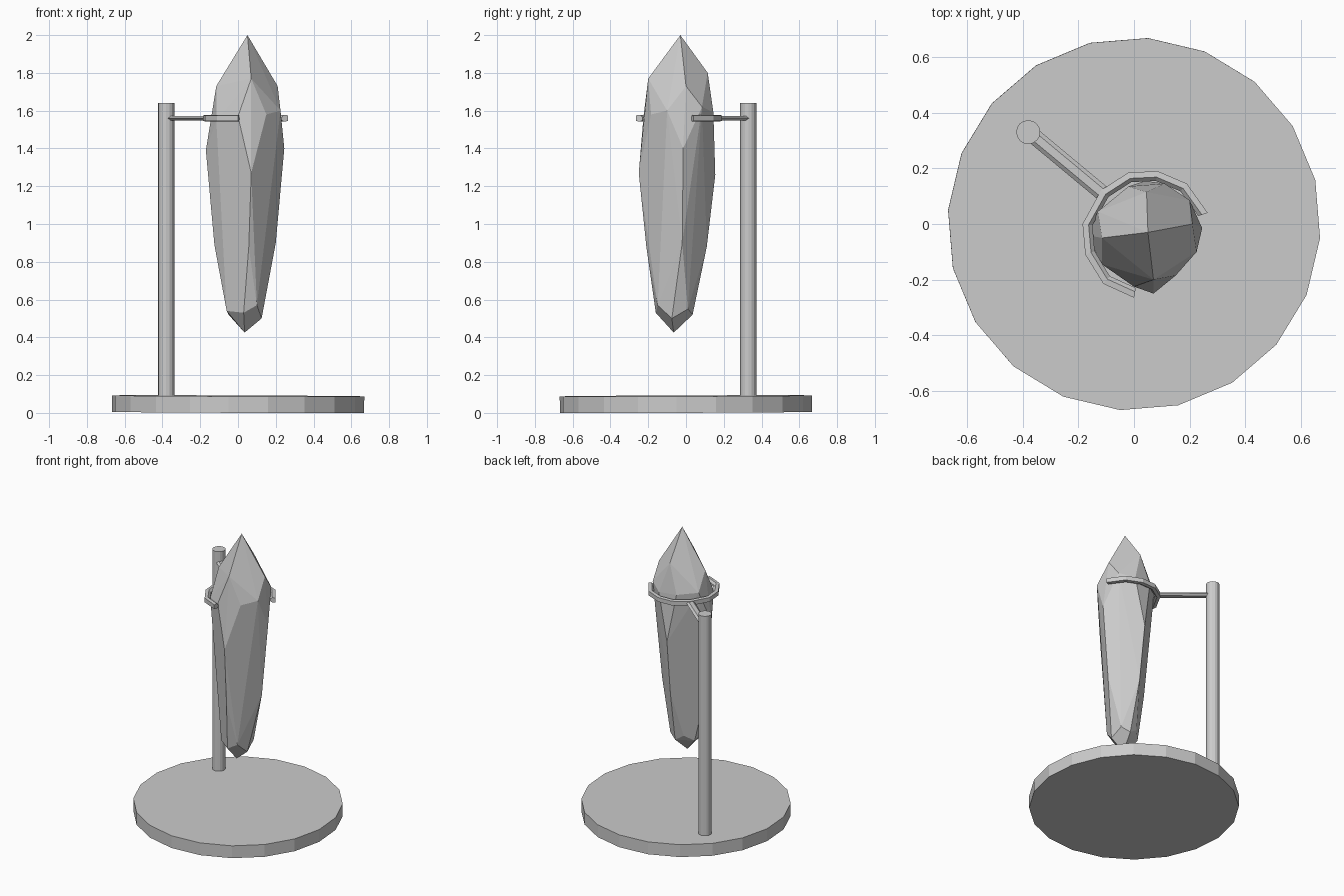
import bpy, bmesh, math
from mathutils import Vector

if "Cube" in bpy.data.objects:
    bpy.data.objects.remove(bpy.data.objects["Cube"])


def finish(name, bm):
    bmesh.ops.recalc_face_normals(bm, faces=bm.faces[:])
    me = bpy.data.meshes.new(name)
    bm.to_mesh(me)
    bm.free()
    ob = bpy.data.objects.new(name, me)
    bpy.context.collection.objects.link(ob)
    return ob


def disc(name, r, sides, x, y, z0, z1, turn=0.0):
    bm = bmesh.new()
    rings = []
    for z in (z0, z1):
        rings.append([bm.verts.new((x + r * math.cos(turn + i * math.tau / sides),
                                    y + r * math.sin(turn + i * math.tau / sides), z))
                      for i in range(sides)])
    for i in range(sides):
        j = (i + 1) % sides
        bm.faces.new((rings[0][i], rings[0][j], rings[1][j], rings[1][i]))
    for ring in rings:
        bm.faces.new(ring)
    return finish(name, bm)


def loft(name, sections):
    bm = bmesh.new()
    rings = [[bm.verts.new(p) for p in s] for s in sections]
    n = len(rings[0])
    for a, b in zip(rings, rings[1:]):
        for i in range(n):
            j = (i + 1) % n
            bm.faces.new((a[i], a[j], b[j], b[i]))
    bm.faces.new(rings[0])
    bm.faces.new(rings[-1])
    return finish(name, bm)


# round base, very slightly tilted
base = disc("base", 0.67, 20, 0, 0, 0.003, 0.09, math.radians(-4.3))
base.rotation_euler = (0.004, 0.004, 0)

# upright post
disc("post", 0.043, 16, -0.38, 0.33, 0.085, 1.64)

# open clamp ring: cross-section swept along the outer outline
outline = [(0.265, 0.04), (0.19, 0.145), (0.085, 0.19), (-0.02, 0.185), (-0.118, 0.122),
           (-0.185, 0.0), (-0.175, -0.11), (-0.11, -0.215), (0.0, -0.265)]
section = [(0, 0.015), (0.022, 0.018), (0.036, 0.004), (0.036, -0.01), (0.022, -0.018), (0, -0.015)]
centre = Vector((0.045, -0.03))
rings = []
for p in map(Vector, outline):
    inward = (centre - p).normalized()
    rings.append([(*(p + inward * d), 1.56 + z) for d, z in section])
loft("clamp_ring", rings)

# arm from post to ring
a, b = Vector((-0.365, 0.32)), Vector((-0.11, 0.108))
side = (b - a).orthogonal().normalized()
loft("clamp_arm", [[(*(p + side * s), 1.56 + z) for s, z in
                    ((-0.028, 0), (-0.014, 0.012), (0.014, 0.012),
                     (0.028, 0), (0.014, -0.012), (-0.014, -0.012))] for p in (a, b)])

# faceted crystal: tips, shoulders, side facets, girdle, lower corners, foot
crystal_points = [
    (0.05, -0.03, 2.0), (0.035, -0.065, 0.425),
    (-0.115, -0.05, 1.73), (0.07, -0.2, 1.77), (0.21, 0.0, 1.73), (0.045, 0.115, 1.80),
    (0.0, -0.225, 1.57), (0.15, -0.185, 1.58), (0.225, -0.1, 1.60), (0.2, 0.085, 1.62),
    (0.11, 0.145, 1.59), (-0.02, 0.135, 1.60), (-0.13, 0.045, 1.61), (-0.115, -0.145, 1.55),
    (-0.17, -0.04, 1.39), (0.07, -0.25, 1.27), (0.245, -0.015, 1.40), (0.04, 0.155, 1.26),
    (-0.125, -0.05, 0.89), (0.057, -0.21, 0.88), (0.2, -0.02, 0.90), (0.045, 0.11, 0.88),
    (0.03, -0.16, 0.53), (0.10, -0.15, 0.57), (0.125, -0.075, 0.50), (0.115, 0.01, 0.55),
    (0.06, 0.035, 0.52), (0.0, 0.025, 0.56), (-0.05, -0.025, 0.52), (-0.06, -0.1, 0.54),
]
bm = bmesh.new()
for p in crystal_points:
    bm.verts.new(p)
hull = bmesh.ops.convex_hull(bm, input=bm.verts[:])
loose = [v for v in bm.verts if not v.link_faces]
bmesh.ops.delete(bm, geom=loose, context='VERTS')
bmesh.ops.dissolve_limit(bm, angle_limit=math.radians(3), verts=bm.verts[:], edges=bm.edges[:])
finish("crystal", bm)
